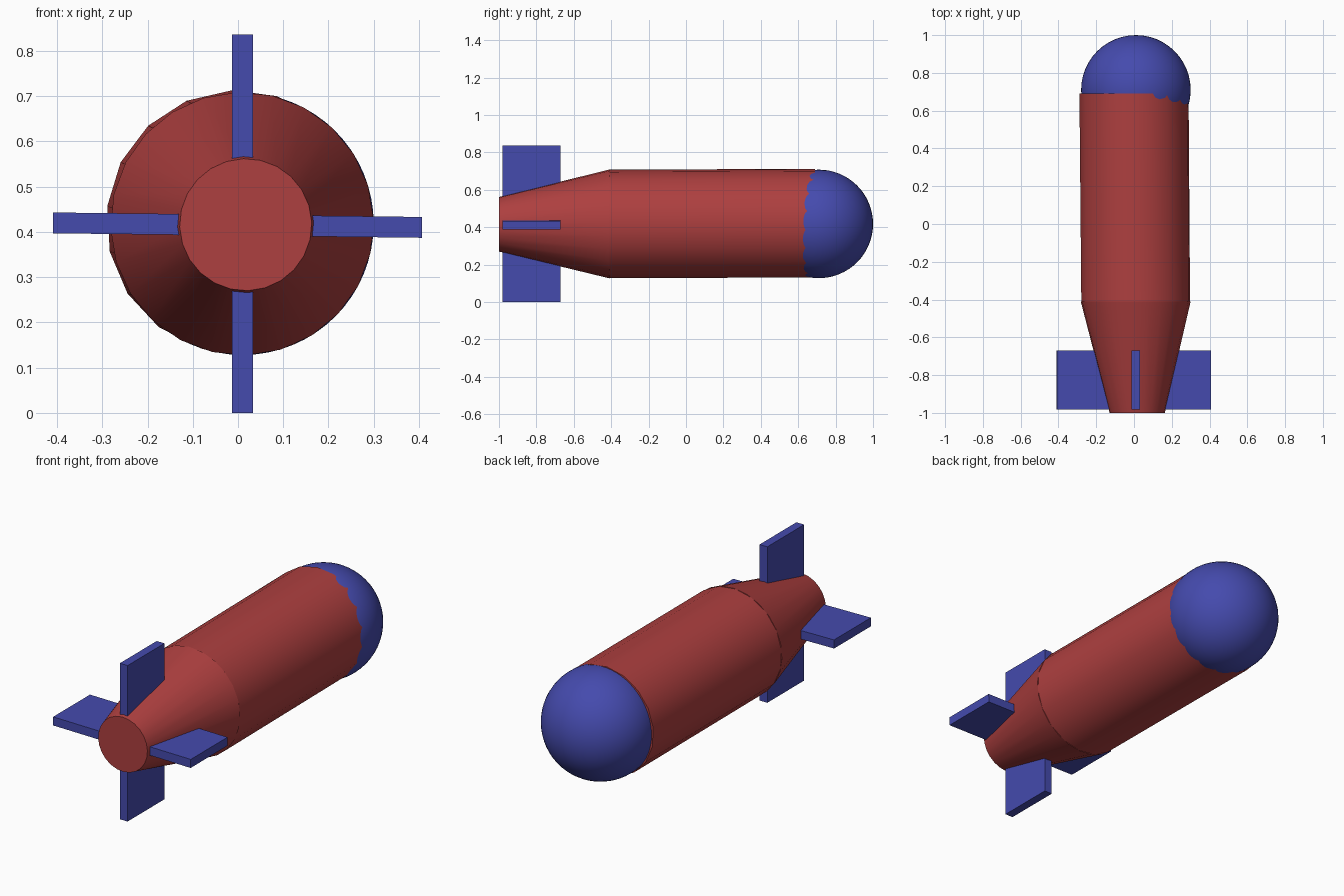
import bpy, bmesh, math
from mathutils import Vector

if "Cube" in bpy.data.objects:
    bpy.data.objects.remove(bpy.data.objects["Cube"])


def material(name, rgb):
    m = bpy.data.materials.new(name)
    m.diffuse_color = (*rgb, 1)
    m.use_nodes = True
    m.node_tree.nodes["Principled BSDF"].inputs["Base Color"].default_value = m.diffuse_color
    return m


RED = material("red_paint", (0.42, 0.05, 0.05))
BLUE = material("blue_paint", (0.059, 0.069, 0.42))


def make(name, bm, mat, smooth=False):
    bmesh.ops.recalc_face_normals(bm, faces=bm.faces)
    me = bpy.data.meshes.new(name)
    bm.to_mesh(me)
    bm.free()
    me.materials.append(mat)
    ob = bpy.data.objects.new(name, me)
    bpy.context.collection.objects.link(ob)
    if smooth:
        bpy.ops.object.select_all(action='DESELECT')
        ob.select_set(True)
        bpy.context.view_layer.objects.active = ob
        bpy.ops.object.shade_smooth_by_angle(angle=math.radians(30))
    return ob


def tube(name, stations, sides, phase):
    """Capped tube through two round stations (x, y, z, radius)."""
    bm = bmesh.new()
    angles = [math.radians(phase) + math.tau * i / sides for i in range(sides)]
    a, b = [[bm.verts.new((x + r * math.cos(t), y, z + r * math.sin(t))) for t in angles]
            for x, y, z, r in stations]
    for i in range(sides):
        j = (i + 1) % sides
        bm.faces.new((a[i], a[j], b[j], b[i]))
    bm.faces.new(a)
    bm.faces.new(b)
    return make(name, bm, RED, True)


# Body: slightly skewed barrel and a finer-sided tapered tail
tube("barrel", [(0.009, -0.41, 0.418, 0.290), (0.0, 0.69, 0.422, 0.291)], 18, 13)
tube("tail_cone", [(0.017, -1.0, 0.416, 0.146), (0.009, -0.41, 0.418, 0.291)], 24, 2)

# Nose: full ball sunk into the front of the barrel
bm = bmesh.new()
bmesh.ops.create_uvsphere(bm, u_segments=48, v_segments=32, radius=0.29)
nose = make("nose", bm, BLUE, True)
nose.location = (0.01, 0.71, 0.418)


# Fins: two flat plates crossing through the tail
def fin(name, centre, size, roll=0.0):
    bm = bmesh.new()
    bmesh.ops.create_cube(bm, size=1)
    bmesh.ops.scale(bm, vec=Vector(size), verts=bm.verts)
    ob = make(name, bm, BLUE)
    ob.location = centre
    ob.rotation_euler = (0, roll, 0)


fin("vertical_fins", (0.01, -0.826, 0.418), (0.046, 0.312, 0.836))
fin("horizontal_fins", (-0.001, -0.826, 0.415), (0.816, 0.312, 0.046), math.radians(0.7))
